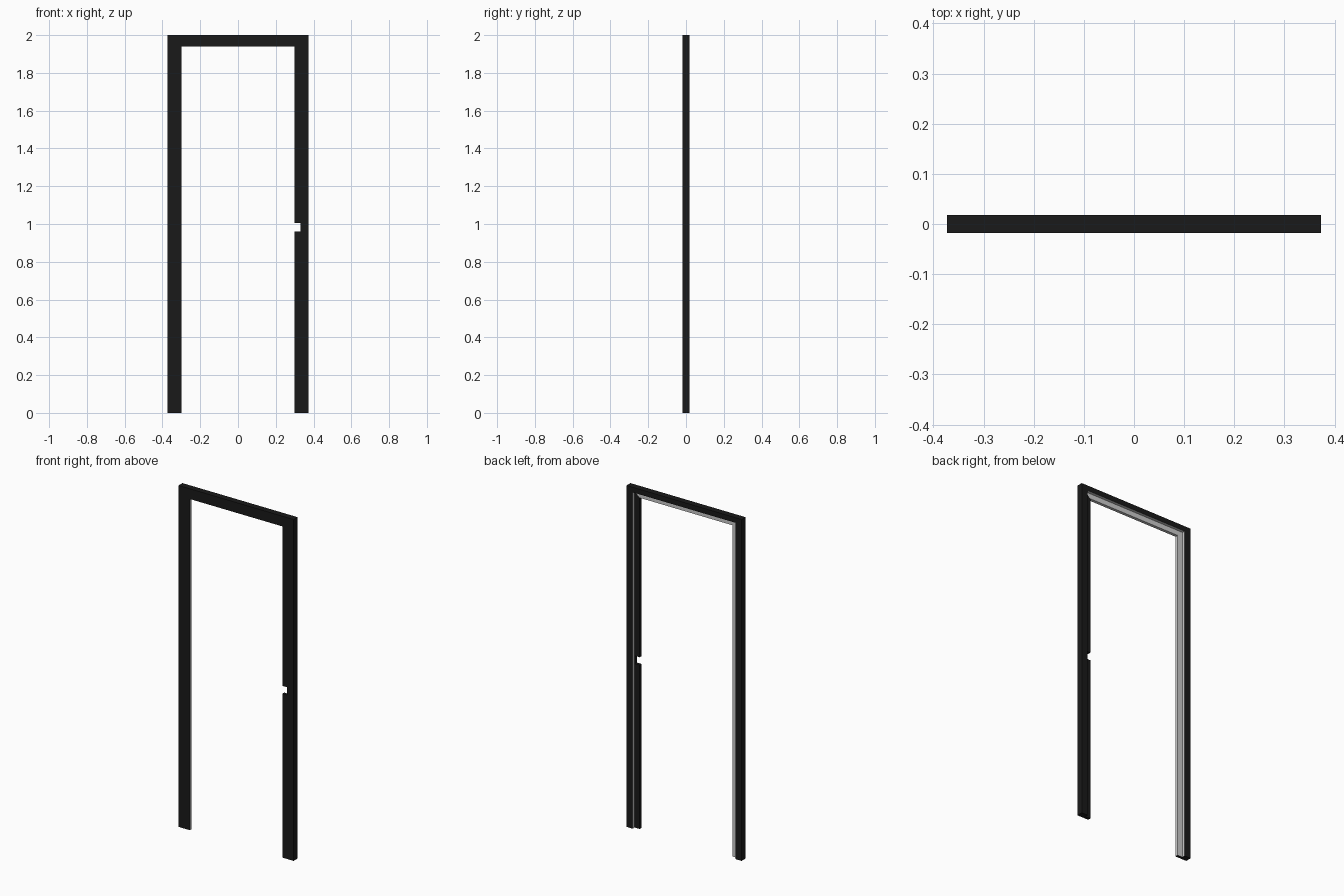
import bpy, bmesh

if "Cube" in bpy.data.objects:
    bpy.data.objects.remove(bpy.data.objects["Cube"])


def material(name, value):
    m = bpy.data.materials.new(name)
    m.diffuse_color = (value, value, value, 1)
    m.use_nodes = True
    m.node_tree.nodes["Principled BSDF"].inputs["Base Color"].default_value = m.diffuse_color
    return m


black = material("black_paint", 0.01)
grey = material("grey_seal", 0.6)

W, H, D = 0.373, 2.0, 0.018      # half width, height, half depth
NOTCH_X, NOTCH_Z0, NOTCH_Z1 = 0.331, 0.96, 1.006

# Rebated cross-section: (inset from side, depth, inset from top)
profile = [(0, -D, 0), (0.073, -D, 0.06), (0.073, 0, 0.06),
           (0.040, 0, 0.03), (0.040, D, 0.03), (0, D, 0)]
n = len(profile)

# Sweep the section up the left jamb, across the head, down the right jamb
bm = bmesh.new()
rings = []
for side, top in ((-1, False), (-1, True), (1, True), (1, False)):
    rings.append([bm.verts.new((side * (W - wx), y, H - wz if top else 0))
                  for wx, y, wz in profile])
for s in range(3):
    for i in range(n):
        j = (i + 1) % n
        f = bm.faces.new((rings[s][i], rings[s][j], rings[s + 1][j], rings[s + 1][i]))
        # grey seal lines the rebate; the latch-side stop stays black
        f.material_index = 1 if (i == 3 or (i in (1, 2) and s < 2)) else 0
bm.faces.new(rings[0])
bm.faces.new(rings[3])
bmesh.ops.recalc_face_normals(bm, faces=bm.faces)
mesh = bpy.data.meshes.new("door_frame")
bm.to_mesh(mesh)
bm.free()
mesh.materials.append(black)
mesh.materials.append(grey)
frame = bpy.data.objects.new("door_frame", mesh)
bpy.context.collection.objects.link(frame)

# Latch notch through the stop of the right jamb
x0 = 0.27
bpy.ops.mesh.primitive_cube_add(
    size=1, location=((x0 + NOTCH_X) / 2, 0, (NOTCH_Z0 + NOTCH_Z1) / 2))
cutter = bpy.context.object
cutter.name = "latch_notch_cutter"
cutter.scale = (NOTCH_X - x0, 0.1, NOTCH_Z1 - NOTCH_Z0)
cutter.data.materials.append(black)
cutter.hide_render = True
cutter.display_type = 'WIRE'

cut = frame.modifiers.new("latch_notch", 'BOOLEAN')
cut.operation = 'DIFFERENCE'
cut.solver = 'EXACT'
cut.object = cutter
